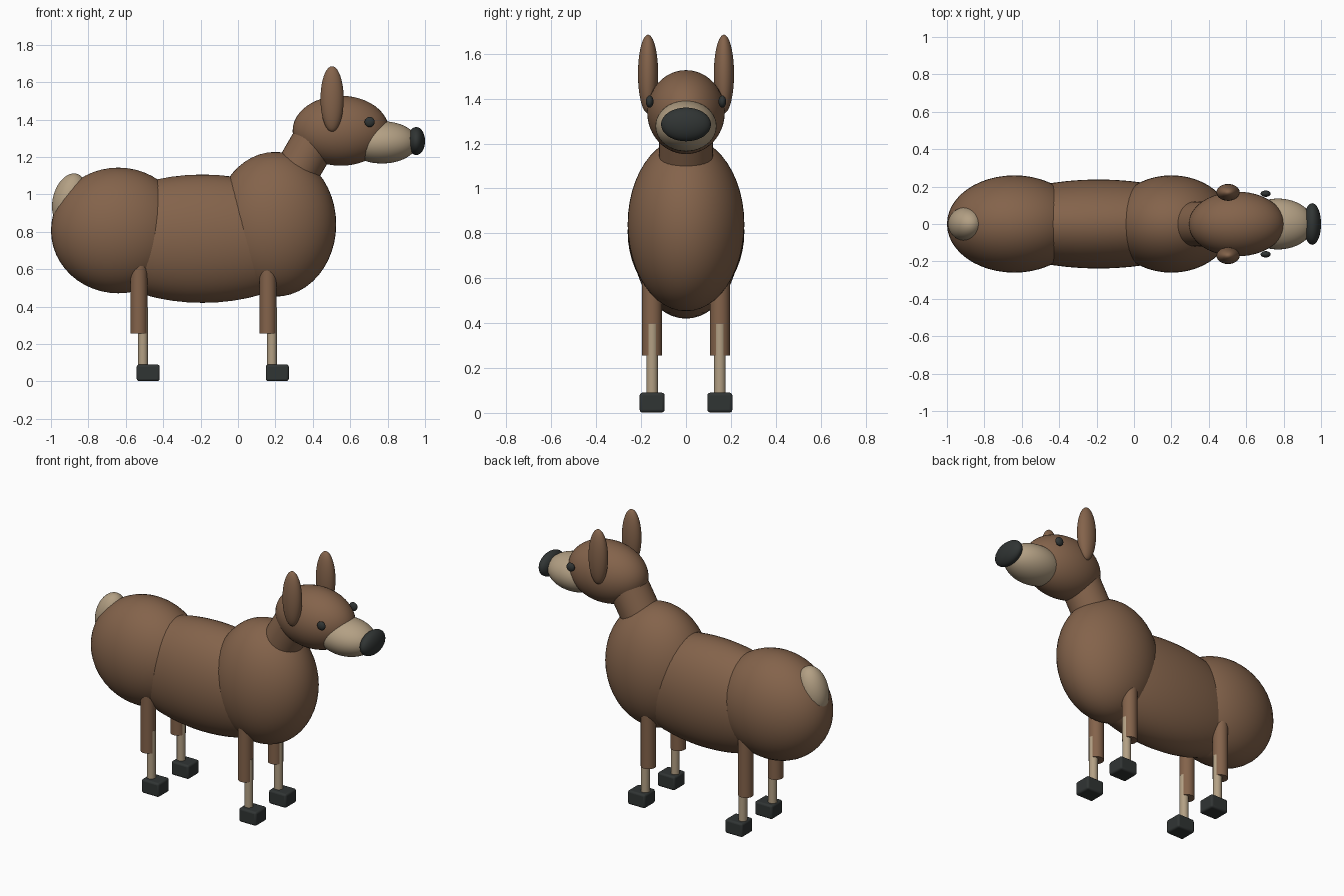
import bpy
from math import radians
from mathutils import Vector

if "Cube" in bpy.data.objects:
    bpy.data.objects.remove(bpy.data.objects["Cube"])


def material(name, rgb):
    m = bpy.data.materials.new(name)
    m.diffuse_color = (*rgb, 1)
    m.use_nodes = True
    m.node_tree.nodes["Principled BSDF"].inputs["Base Color"].default_value = m.diffuse_color
    return m


BROWN = material("brown_coat", (0.23, 0.125, 0.07))
TAN = material("tan_coat", (0.45, 0.35, 0.23))
DARK = material("dark_horn", (0.03, 0.035, 0.034))


def finish(name, mat):
    ob = bpy.context.object
    ob.name = name
    ob.data.materials.append(mat)
    bpy.ops.object.transform_apply(location=False, rotation=True, scale=True)
    bpy.ops.object.shade_smooth_by_angle(angle=radians(35))
    return ob


def ellipsoid(name, mat, center, radii, tilt=0):
    bpy.ops.mesh.primitive_uv_sphere_add(
        segments=48, ring_count=24, location=center, rotation=(0, radians(tilt), 0))
    bpy.context.object.scale = radii
    return finish(name, mat)


def rod(name, mat, start, end, radius):
    a, b = Vector(start), Vector(end)
    bpy.ops.mesh.primitive_cylinder_add(
        vertices=32, radius=radius, depth=(b - a).length, location=(a + b) / 2,
        rotation=(b - a).to_track_quat('Z', 'Y').to_euler())
    return finish(name, mat)


def hoof(name, center, size):
    bpy.ops.mesh.primitive_cube_add(size=1, location=center)
    bpy.context.object.scale = size
    ob = finish(name, DARK)
    bev = ob.modifiers.new("rounded_edges", 'BEVEL')
    bev.width = 0.012
    bev.segments = 3


# Body
ellipsoid("rump", BROWN, (-0.64, 0, 0.807), (0.36, 0.26, 0.336))
ellipsoid("belly", BROWN, (-0.19, 0, 0.763), (0.64, 0.238, 0.343))
ellipsoid("chest", BROWN, (0.20, 0, 0.84), (0.325, 0.26, 0.387))
ellipsoid("tail", TAN, (-0.90, 0, 0.97), (0.09, 0.09, 0.145), tilt=15)

# Neck and head
rod("neck", BROWN, (0.22, 0, 0.96), (0.47, 0, 1.39), 0.12)
ellipsoid("head", BROWN, (0.55, 0, 1.34), (0.258, 0.173, 0.187))
ellipsoid("muzzle", TAN, (0.77, 0, 1.278), (0.19, 0.136, 0.113))
ellipsoid("nose", DARK, (0.953, 0, 1.285), (0.047, 0.111, 0.075))

for side, s in (("right", -1), ("left", 1)):
    # Ears and eyes
    ellipsoid(f"{side}_ear", BROWN, (0.503, s * 0.169, 1.51), (0.062, 0.045, 0.175))
    ellipsoid(f"{side}_eye", DARK, (0.704, s * 0.162, 1.387), (0.027, 0.017, 0.027))
    # Legs
    y = s * 0.151
    for end, x in (("front", 0.16), ("back", -0.53)):
        rod(f"{end}_{side}_upper_leg", BROWN, (x, y, 0.255), (x, y, 0.70), 0.045)
        rod(f"{end}_{side}_lower_leg", TAN, (x + 0.022, y, 0.05), (x + 0.022, y, 0.395), 0.026)
        hoof(f"{end}_{side}_hoof", (x + 0.05, y, 0.046), (0.123, 0.111, 0.088))
